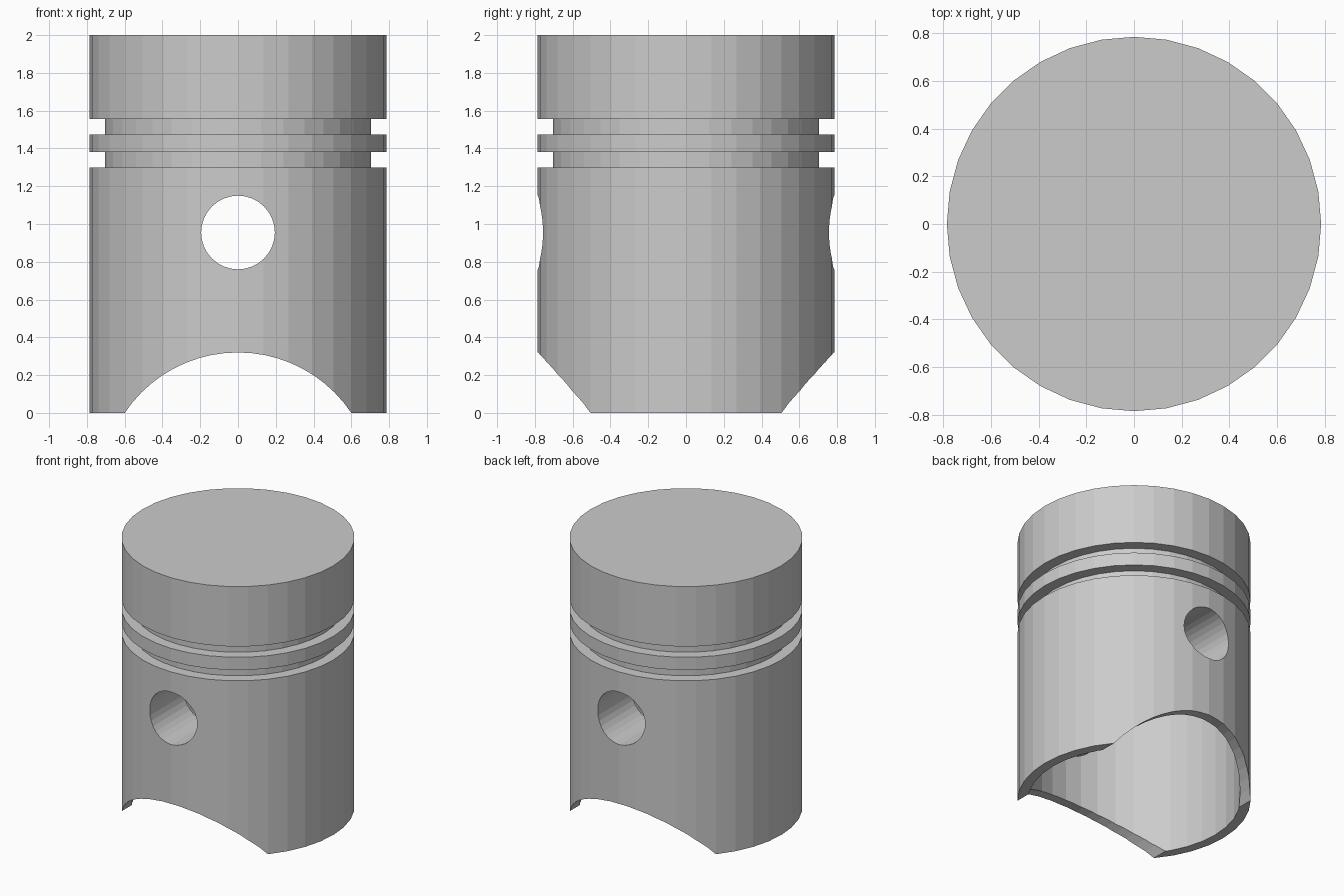
import bpy, bmesh, math
from mathutils import Matrix

if "Cube" in bpy.data.objects:
    bpy.data.objects.remove(bpy.data.objects["Cube"], do_unlink=True)

R = 0.785
GROOVE_R = 0.705
PIN_Z = 0.955
SIDES = 36

steel = bpy.data.materials.new("grey metal")
steel.use_nodes = True
GREY = (0.6, 0.6, 0.6, 1)
steel.diffuse_color = GREY
steel.node_tree.nodes["Principled BSDF"].inputs["Base Color"].default_value = GREY


def finish(bm, name):
    bmesh.ops.recalc_face_normals(bm, faces=bm.faces)
    mesh = bpy.data.meshes.new(name)
    bm.to_mesh(mesh)
    bm.free()
    mesh.materials.append(steel)
    obj = bpy.data.objects.new(name, mesh)
    bpy.context.scene.collection.objects.link(obj)
    return obj


def lathe(name, profile, sides):
    """Closed solid of revolution about z, from (radius, height) rings."""
    bm = bmesh.new()
    rings = []
    for r, z in profile:
        angles = [2 * math.pi * i / sides for i in range(sides)]
        rings.append([bm.verts.new((r * math.cos(a), r * math.sin(a), z)) for a in angles])
    for low, high in zip(rings, rings[1:]):
        for i in range(sides):
            j = (i + 1) % sides
            bm.faces.new((low[i], low[j], high[j], high[i]))
    bm.faces.new(rings[0][::-1])
    bm.faces.new(rings[-1])
    return finish(bm, name)


def rod_y(name, radius, y0, y1, z, sides):
    """Cylinder lying along y."""
    bm = bmesh.new()
    place = Matrix.Translation((0, (y0 + y1) / 2, z)) @ Matrix.Rotation(math.pi / 2, 4, 'X')
    bmesh.ops.create_cone(bm, cap_ends=True, segments=sides, radius1=radius,
                          radius2=radius, depth=y1 - y0, matrix=place)
    return finish(bm, name)


def combine(target, tool, operation):
    mod = target.modifiers.new(tool.name, 'BOOLEAN')
    mod.operation = operation
    mod.solver = 'EXACT'
    mod.object = tool
    tool.hide_render = True
    bpy.context.view_layer.objects.active = target
    bpy.ops.object.modifier_apply(modifier=mod.name)
    bpy.data.objects.remove(tool, do_unlink=True)


# Outer body with two ring grooves
profile = [(R, 0)]
for low, high in ((1.3, 1.38), (1.475, 1.555)):
    profile += [(R, low), (GROOVE_R, low), (GROOVE_R, high), (R, high)]
profile.append((R, 2))
piston = lathe("piston_body", profile, SIDES)

# Hollow skirt, open at the bottom
combine(piston, lathe("cavity", [(0.715, -0.2), (0.715, 1.24)], SIDES), 'DIFFERENCE')

# Pin bosses inside the front and back walls
for y0, y1 in ((-0.725, -0.36), (0.36, 0.725)):
    combine(piston, rod_y("pin_boss", 0.28, y0, y1, PIN_Z, 32), 'UNION')

# Pin hole and arched skirt cutouts
combine(piston, rod_y("pin_hole", 0.195, -1, 1, PIN_Z, 32), 'DIFFERENCE')
combine(piston, rod_y("skirt_arch", 0.7225, -1, 1, -0.4025, 64), 'DIFFERENCE')

for face in piston.data.polygons:
    face.use_smooth = False
